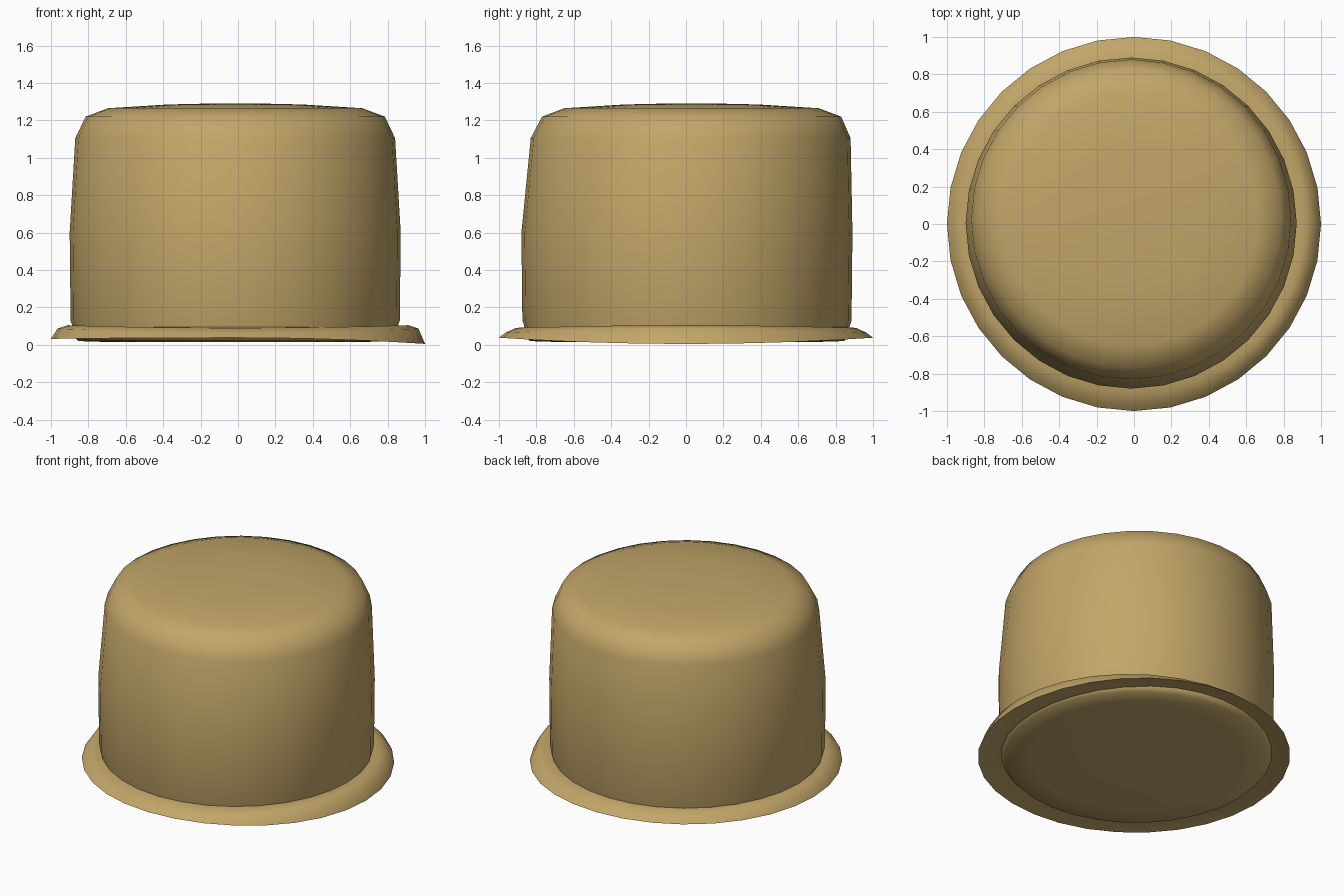
import bpy, bmesh
from math import cos, sin, pi, radians

if "Cube" in bpy.data.objects:
    bpy.data.objects.remove(bpy.data.objects["Cube"])

SIDES = 32
tan = bpy.data.materials.new("tan_felt")
tan.diffuse_color = (0.54, 0.38, 0.14, 1)
tan.use_nodes = True
tan.node_tree.nodes["Principled BSDF"].inputs["Base Color"].default_value = tan.diffuse_color


def loft(name, rings, closed, angle):
    """Skin a list of point rings; either loop the section or cap both ends."""
    bm = bmesh.new()
    loops = [[bm.verts.new(p) for p in ring] for ring in rings]
    pairs = list(zip(loops, loops[1:]))
    if closed:
        pairs.append((loops[-1], loops[0]))
    for a, b in pairs:
        for i in range(SIDES):
            j = (i + 1) % SIDES
            bm.faces.new((a[i], a[j], b[j], b[i]))
    if not closed:
        bm.faces.new(loops[0][::-1])
        bm.faces.new(loops[-1])
    bmesh.ops.recalc_face_normals(bm, faces=bm.faces)
    me = bpy.data.meshes.new(name)
    bm.to_mesh(me)
    bm.free()
    me.materials.append(tan)
    ob = bpy.data.objects.new(name, me)
    bpy.context.collection.objects.link(ob)
    bpy.ops.object.select_all(action='DESELECT')
    ob.select_set(True)
    bpy.context.view_layer.objects.active = ob
    bpy.ops.object.shade_smooth_by_angle(angle=radians(angle))
    return ob


def circle(r, z, cx=0.0, cy=0.0):
    """Ring of points; z may depend on the direction."""
    pts = []
    for i in range(SIDES):
        c, s = cos(2 * pi * i / SIDES), sin(2 * pi * i / SIDES)
        pts.append((cx + r * c, cy + r * s, z(c) if callable(z) else z))
    return pts


# Crown: closed rounded drum, leaning slightly to the back (radius, z, y offset)
crown_profile = [
    (0.30, 0.014, 0.005), (0.68, 0.015, 0.005), (0.84, 0.02, 0.005),
    (0.868, 0.05, 0.005), (0.87, 0.10, 0.005), (0.88, 0.13, 0.005),
    (0.885, 0.60, 0.005), (0.855, 1.105, 0.025), (0.80, 1.22, 0.03),
    (0.68, 1.265, 0.03), (0.36, 1.285, 0.03), (0.10, 1.291, 0.03)]
loft("crown", [circle(r, z, -0.015, y) for r, z, y in crown_profile], False, 100)


# Brim: thin drooping ring, lowest on the right side
def edge_z(c):
    return 0.038 - (0.033 if c > 0 else 0.006) * c * c


brim = [
    circle(0.86, 0.095, -0.01, 0.005),
    circle(0.91, lambda c: 0.09 + 0.015 * c * c),
    circle(0.965, lambda c: 0.065 + 0.022 * c * c),
    circle(1.0, edge_z),
    circle(0.94, lambda c: edge_z(c) + 0.012),
    circle(0.86, lambda c: edge_z(c) + 0.02, -0.01, 0.005)]
loft("brim", brim, True, 50)
